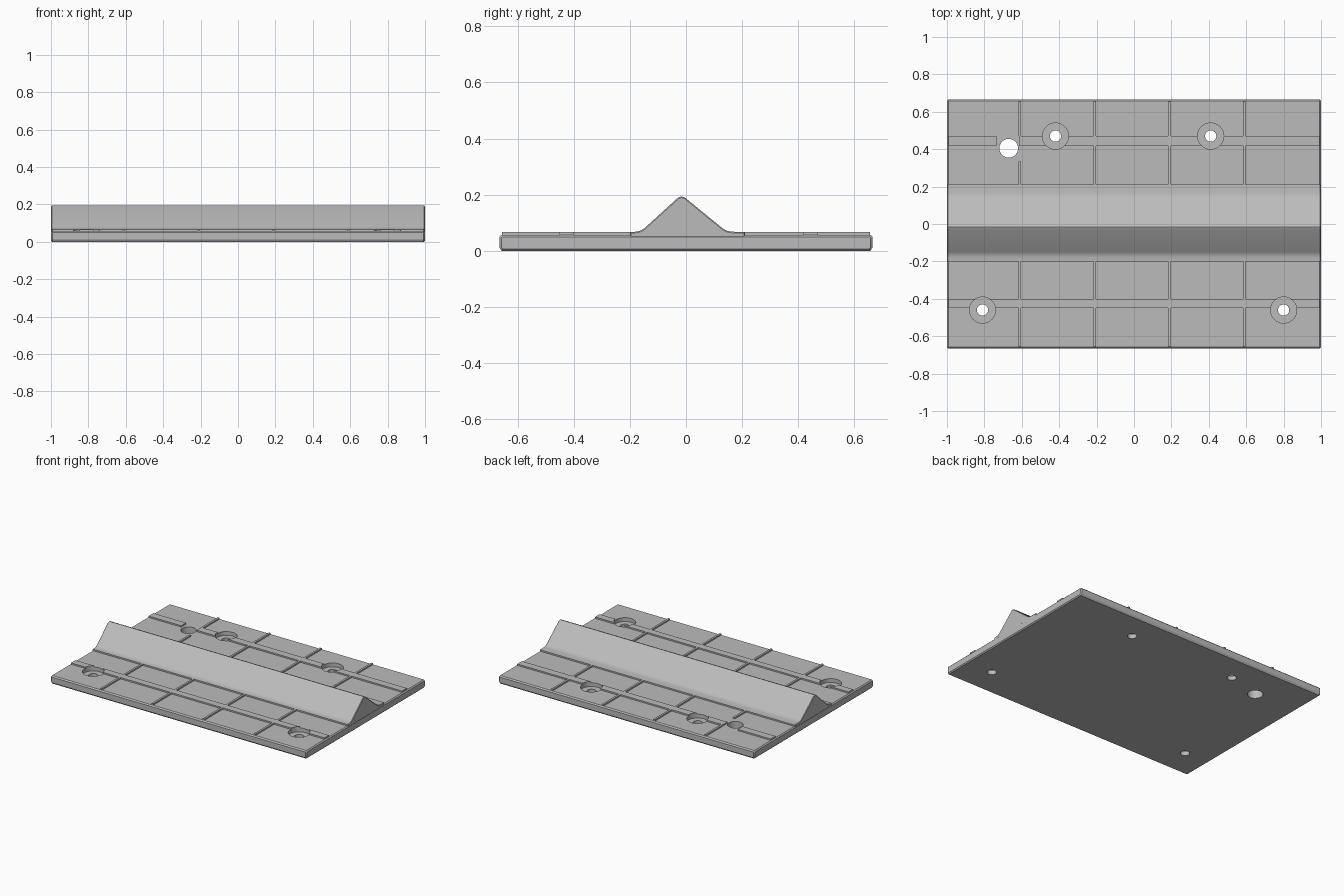
import bpy, bmesh
from mathutils import Matrix, Vector

old = bpy.data.objects.get("Cube")
if old:
    bpy.data.objects.remove(old, do_unlink=True)

grey = bpy.data.materials.new("plain grey")
grey.use_nodes = True
grey.diffuse_color = (0.5, 0.5, 0.5, 1)
grey.node_tree.nodes["Principled BSDF"].inputs["Base Color"].default_value = grey.diffuse_color

HALF_X, HALF_Y = 1.0, 0.665
FIELD, RIB_TOP = 0.057, 0.067


def make(name, bm):
    bmesh.ops.recalc_face_normals(bm, faces=bm.faces)
    mesh = bpy.data.meshes.new(name)
    bm.to_mesh(mesh)
    bm.free()
    mesh.materials.append(grey)
    ob = bpy.data.objects.new(name, mesh)
    bpy.context.collection.objects.link(ob)
    return ob


def prism(points, half_x, end_bevel):
    """Extrude a y-z profile along x and chamfer the rim of both ends."""
    bm = bmesh.new()
    face = bm.faces.new([bm.verts.new((-half_x, y, z)) for y, z in points])
    out = bmesh.ops.extrude_face_region(bm, geom=[face])
    moved = [v for v in out["geom"] if isinstance(v, bmesh.types.BMVert)]
    bmesh.ops.translate(bm, verts=moved, vec=(2 * half_x, 0, 0))
    rims = [e for e in bm.edges if abs(e.verts[0].co.x - e.verts[1].co.x) < 1e-5]
    bmesh.ops.bevel(bm, geom=rims, offset=end_bevel, segments=1, affect='EDGES')
    return bm


def rib(bm, x0, x1, y0, y1):
    size = Vector((x1 - x0, y1 - y0, RIB_TOP - FIELD + 0.006))
    mid = Vector(((x0 + x1) / 2, (y0 + y1) / 2, RIB_TOP - size.z / 2))
    bmesh.ops.create_cube(bm, size=1, matrix=Matrix.LocRotScale(mid, None, size))


def cylinder(name, x, y, radius, bottom):
    bm = bmesh.new()
    top = 0.15
    bmesh.ops.create_cone(bm, cap_ends=True, segments=48, radius1=radius, radius2=radius,
                          depth=top - bottom,
                          matrix=Matrix.Translation((x, y, (top + bottom) / 2)))
    ob = make(name, bm)
    ob.hide_render = True
    return ob


# base plate with chamfered long edges
c = 0.008
plate = make("base_plate", prism(
    [(-HALF_Y, 0.012), (-HALF_Y + c, 0), (HALF_Y - c, 0), (HALF_Y, 0.012),
     (HALF_Y, FIELD - c), (HALF_Y - c, FIELD), (-HALF_Y + c, FIELD), (-HALF_Y, FIELD - c)],
    HALF_X, 0.007))

# triangular ridge with softened feet and a narrow crest
ridge = make("centre_ridge", prism(
    [(-0.2, 0.03), (0.21, 0.03), (0.21, RIB_TOP), (0.165, 0.068), (0.147, 0.071),
     (0.132, 0.079), (-0.004, 0.19), (-0.016, 0.194), (-0.028, 0.19), (-0.15, 0.079),
     (-0.165, 0.071), (-0.18, 0.068), (-0.2, RIB_TOP)],
    HALF_X - 0.001, 0.004))

# wide lengthwise ribs, the rear one broken around the large hole
bm = bmesh.new()
end = HALF_X - 0.009
rib(bm, -end, end, -0.45, -0.4)
rib(bm, -end, -0.735, 0.417, 0.47)
rib(bm, -0.616, end, 0.417, 0.47)
strips = make("lengthwise_ribs", bm)

# thin crosswise ribs
bm = bmesh.new()
w = 0.007
for i in range(4):
    x = -0.61 + 0.4 * i
    for y0, y1 in ((-0.655, -0.45), (-0.4, -0.2), (0.47, 0.655),
                   (0.21, 0.335 if i == 0 else 0.417)):
        rib(bm, x - w, x + w, y0, y1)
make("crosswise_ribs", bm)

# screw holes with counterbores, and one large plain hole
cutters = [cylinder("large_hole_cutter", -0.67, 0.405, 0.05, -0.1)]
for x, y in ((-0.81, -0.46), (0.8, -0.46), (-0.42, 0.47), (0.41, 0.47)):
    cutters.append(cylinder("counterbore_cutter", x, y, 0.07, 0.03))
    cutters.append(cylinder("screw_hole_cutter", x, y, 0.03, -0.1))

for ob in (plate, strips):
    for cutter in cutters:
        mod = ob.modifiers.new("hole", 'BOOLEAN')
        mod.operation = 'DIFFERENCE'
        mod.solver = 'EXACT'
        mod.object = cutter
    bpy.context.view_layer.update()
    graph = bpy.context.evaluated_depsgraph_get()
    mesh = bpy.data.meshes.new_from_object(ob.evaluated_get(graph))
    ob.modifiers.clear()
    ob.data = mesh
for cutter in cutters:
    bpy.data.objects.remove(cutter, do_unlink=True)

# smooth holes and ridge feet, crisp edges elsewhere
for ob in (plate, strips, ridge):
    bpy.ops.object.select_all(action='DESELECT')
    ob.select_set(True)
    bpy.context.view_layer.objects.active = ob
    bpy.ops.object.shade_smooth_by_angle(angle=0.5)
